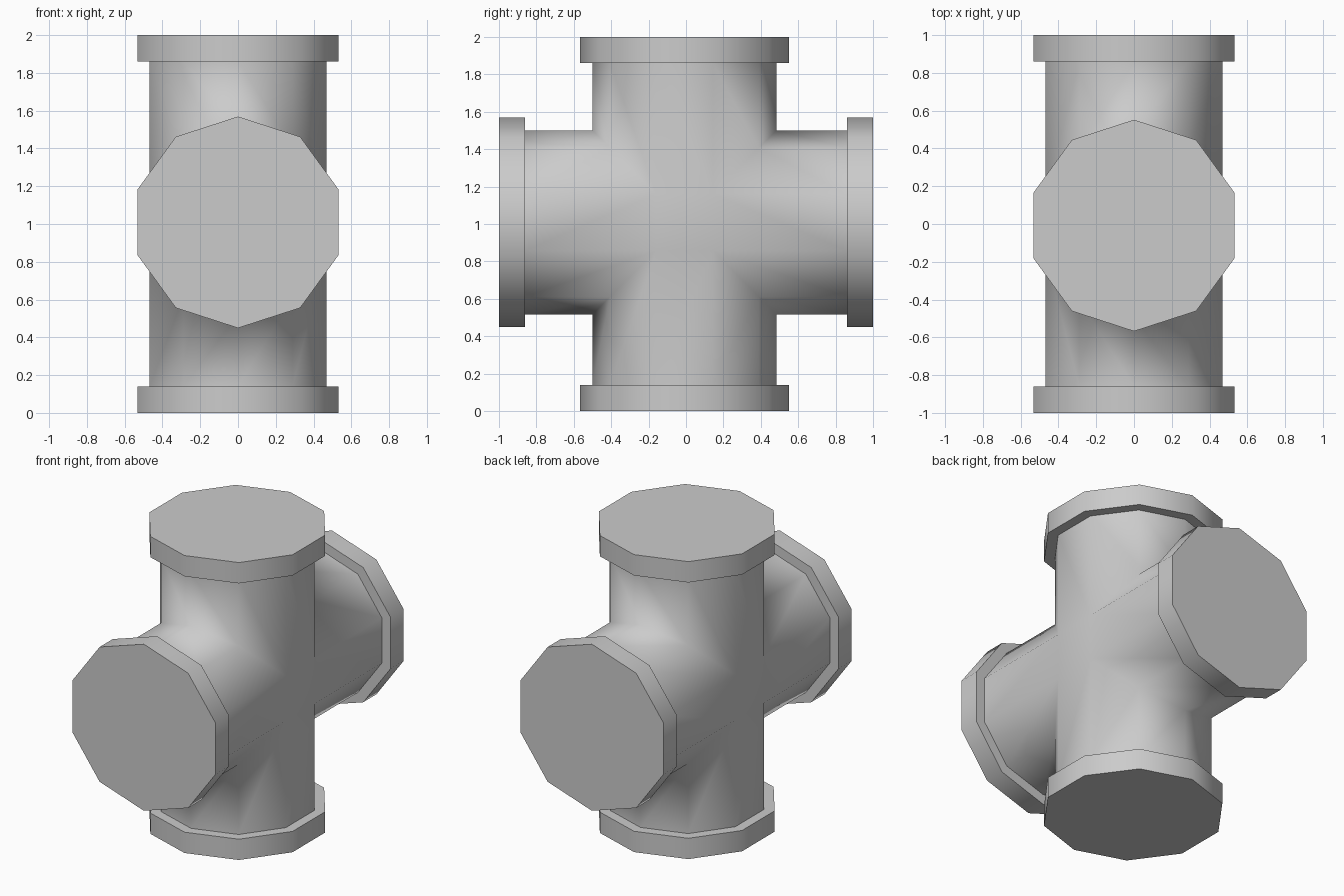
import bpy, bmesh
from math import sin, cos, pi
from mathutils import Matrix, Vector

if "Cube" in bpy.data.objects:
    bpy.data.objects.remove(bpy.data.objects["Cube"])

SIDES = 10
PIPE_R, FLANGE_R, FLANGE_T = 0.492, 0.56, 0.14
CY, CZ = -0.008, 1.009          # where the pipe axes cross


def finish(bm, name):
    bmesh.ops.remove_doubles(bm, verts=bm.verts, dist=0.0005)
    bmesh.ops.recalc_face_normals(bm, faces=bm.faces)
    mesh = bpy.data.meshes.new(name)
    bm.to_mesh(mesh)
    bm.free()
    for p in mesh.polygons:
        p.use_smooth = True
    obj = bpy.data.objects.new(name, mesh)
    bpy.context.collection.objects.link(obj)
    return obj


# Four mitred arms welded into one smooth pipe cross
bm = bmesh.new()
ring = [(PIPE_R * sin(2 * pi * k / SIDES), PIPE_R * cos(2 * pi * k / SIDES))
        for k in range(SIDES)]
for vertical in (True, False):
    for s in (1, -1):
        inner, outer = [], []
        for x, t in ring:
            if vertical:
                inner.append(bm.verts.new((x, CY + t, CZ + s * abs(t))))
                outer.append(bm.verts.new((x, CY + t, 1 + s * (1 - FLANGE_T))))
            else:
                inner.append(bm.verts.new((x, CY + s * abs(t), CZ + t)))
                outer.append(bm.verts.new((x, s * (1 - FLANGE_T), CZ + t)))
        for i in range(SIDES):
            j = (i + 1) % SIDES
            bm.faces.new((inner[i], inner[j], outer[j], outer[i]))

# Flat square where the arms meet on each side
x, t = PIPE_R * cos(pi / SIDES), PIPE_R * sin(pi / SIDES)
for s in (1, -1):
    bm.faces.new([bm.verts.new((s * x, CY + a * t, CZ + b * t))
                  for a, b in ((1, 1), (-1, 1), (-1, -1), (1, -1))])
finish(bm, "pipe_cross")


# Ten-sided flange on each opening
def flange(name, loc, vertical):
    bm = bmesh.new()
    rot = Matrix.Identity(4) if vertical else Matrix.Rotation(pi / 2, 4, 'X')
    # a corner of the decagon points along the in-plane y / z axis
    lo = [bm.verts.new((FLANGE_R * sin(2 * pi * k / SIDES),
                        FLANGE_R * cos(2 * pi * k / SIDES), -FLANGE_T / 2))
          for k in range(SIDES)]
    face = bm.faces.new(lo)
    new = bmesh.ops.extrude_face_region(bm, geom=[face], use_keep_orig=True)["geom"]
    bmesh.ops.translate(bm, vec=(0, 0, FLANGE_T),
                        verts=[v for v in new if isinstance(v, bmesh.types.BMVert)])
    bmesh.ops.transform(bm, matrix=Matrix.Translation(Vector(loc)) @ rot, verts=bm.verts)
    obj = finish(bm, name)
    bpy.ops.object.select_all(action='DESELECT')
    obj.select_set(True)
    bpy.context.view_layer.objects.active = obj
    bpy.ops.object.shade_smooth_by_angle(angle=0.75)


h = FLANGE_T / 2
flange("top_flange", (0, CY, 2 - h), True)
flange("bottom_flange", (0, CY, h), True)
flange("front_flange", (0, -1 + h, CZ), False)
flange("back_flange", (0, 1 - h, CZ), False)
